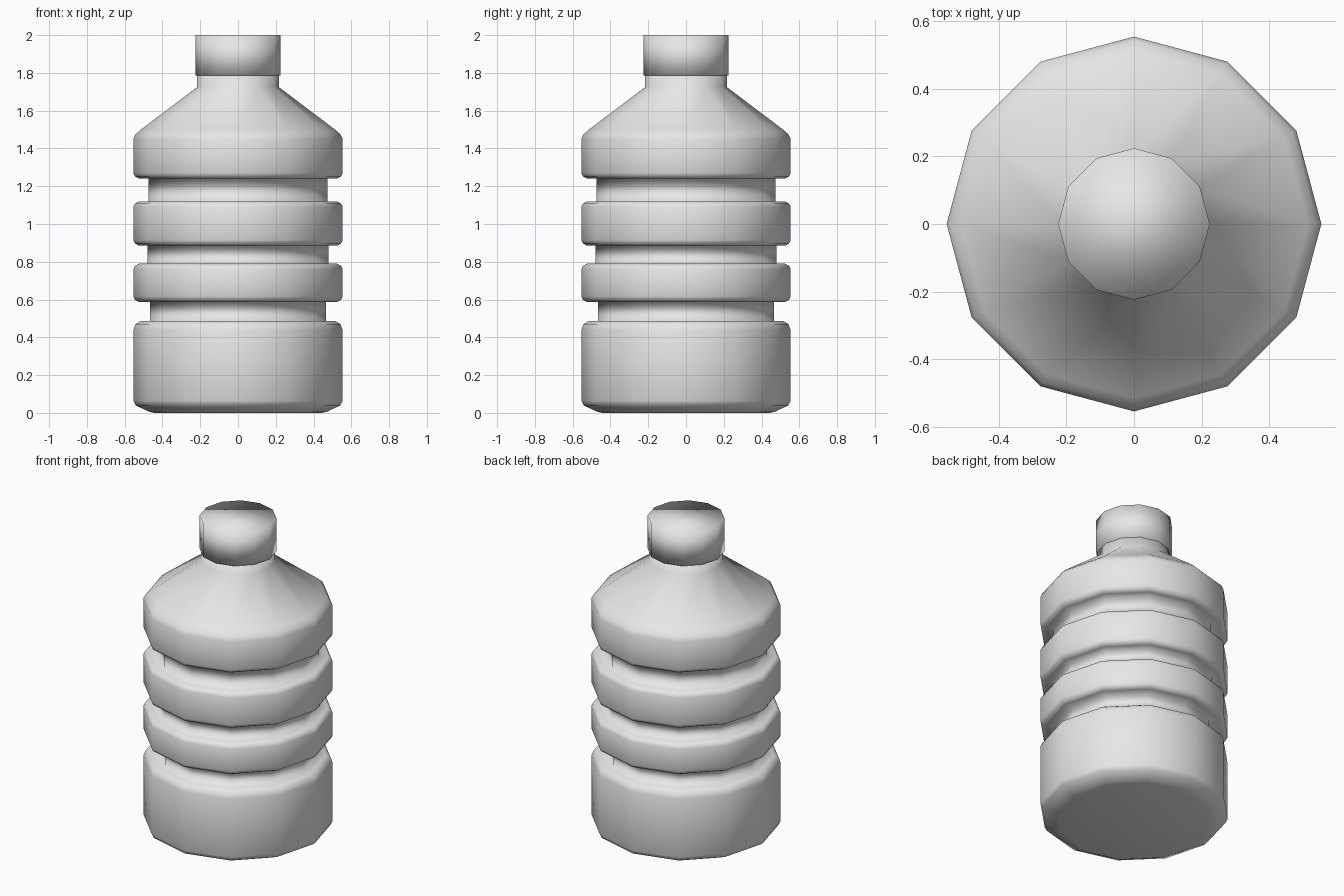
import bpy, bmesh, math

if "Cube" in bpy.data.objects:
    bpy.data.objects.remove(bpy.data.objects["Cube"], do_unlink=True)

SIDES = 12
R = 0.554

grey = bpy.data.materials.new("light grey plastic")
grey.use_nodes = True
grey.diffuse_color = (0.8, 0.8, 0.8, 1)
grey.node_tree.nodes["Principled BSDF"].inputs["Base Color"].default_value = (0.8, 0.8, 0.8, 1)


def lathe(name, profile):
    """Turn (radius, height) points into a closed twelve-sided solid."""
    bm = bmesh.new()
    rings = []
    for r, z in profile:
        angles = [2 * math.pi * i / SIDES for i in range(SIDES)]
        rings.append([bm.verts.new((r * math.cos(a), r * math.sin(a), z)) for a in angles])
    for low, high in zip(rings, rings[1:]):
        for i in range(SIDES):
            j = (i + 1) % SIDES
            bm.faces.new((low[i], low[j], high[j], high[i]))
    bm.faces.new(rings[0][::-1])
    bm.faces.new(rings[-1])
    for f in bm.faces:
        f.smooth = True
    mesh = bpy.data.meshes.new(name)
    bm.to_mesh(mesh)
    bm.free()
    mesh.materials.append(grey)
    obj = bpy.data.objects.new(name, mesh)
    bpy.context.collection.objects.link(obj)
    return obj


def band(bottom, top):
    """Rounded raised band between two grooves."""
    return [(R - 0.03, bottom), (R - 0.008, bottom + 0.012), (R, bottom + 0.03),
            (R, top - 0.03), (R - 0.008, top - 0.012), (R - 0.03, top)]


# Base with a bevelled foot
profile = [(0.445, 0), (0.475, 0.008), (R - 0.012, 0.04), (R, 0.065),
           (R, 0.44), (R - 0.012, 0.47), (R - 0.04, 0.487)]
# Grooves and bands
profile += [(0.465, 0.487), (0.465, 0.587)] + band(0.587, 0.79)
profile += [(0.48, 0.79), (0.48, 0.885)] + band(0.885, 1.12)
profile += [(0.475, 1.12), (0.475, 1.24)]
# Shoulder and neck
profile += band(1.24, 1.5)[:3] + [(R, 1.45), (R - 0.012, 1.475), (R - 0.04, 1.5),
                                  (0.216, 1.725), (0.216, 1.785)]
lathe("bottle_body", profile)

# Screw cap
lathe("cap", [(0.224, 1.785), (0.224, 2.0)])
